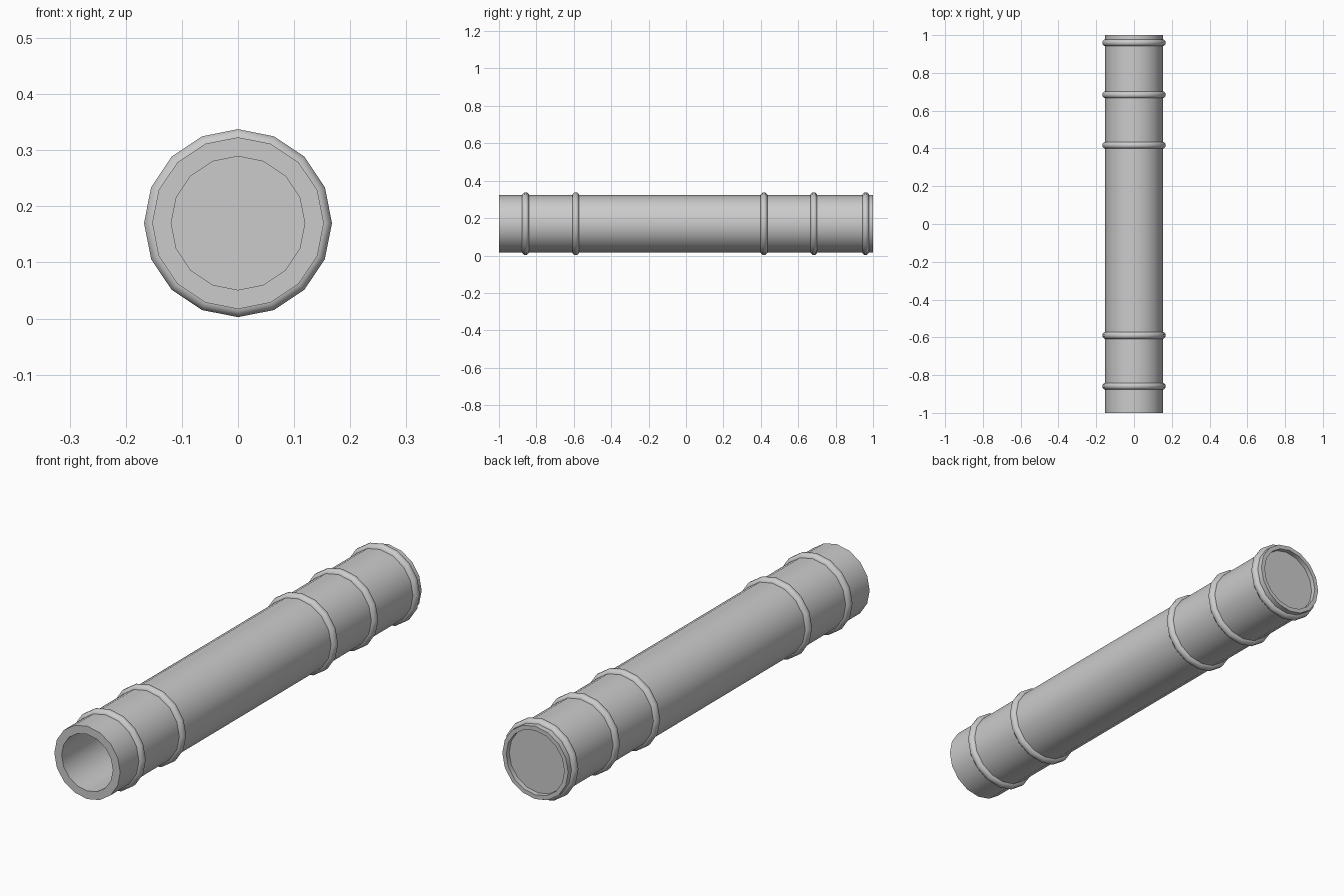
import bpy, bmesh
from math import cos, sin, pi, radians

cube = bpy.data.objects.get("Cube")
if cube:
    bpy.data.objects.remove(cube, do_unlink=True)

SIDES = 16
AXIS_HEIGHT = 0.17

grey = bpy.data.materials.new("plain_grey")
grey.use_nodes = True
colour = (0.6, 0.6, 0.6, 1)
grey.diffuse_color = colour
grey.node_tree.nodes["Principled BSDF"].inputs["Base Color"].default_value = colour


def lathe(name, profile, closed, smooth_angle):
    """Revolve (radius, y) points around the lengthwise axis."""
    bm = bmesh.new()
    loops = []
    for r, y in profile:
        if r == 0:
            loops.append([bm.verts.new((0, y, 0))] * SIDES)
        else:
            loops.append([bm.verts.new((r * sin(2 * pi * i / SIDES), y,
                                        r * cos(2 * pi * i / SIDES)))
                          for i in range(SIDES)])
    pairs = list(zip(loops, loops[1:]))
    if closed:
        pairs.append((loops[-1], loops[0]))
    for a, b in pairs:
        for i in range(SIDES):
            j = (i + 1) % SIDES
            corners = dict.fromkeys((a[i], a[j], b[j], b[i]))
            bm.faces.new(list(corners))
    bmesh.ops.recalc_face_normals(bm, faces=bm.faces)
    mesh = bpy.data.meshes.new(name)
    bm.to_mesh(mesh)
    bm.free()
    mesh.materials.append(grey)
    obj = bpy.data.objects.new(name, mesh)
    obj.location.z = AXIS_HEIGHT
    bpy.context.collection.objects.link(obj)
    bpy.ops.object.select_all(action="DESELECT")
    obj.select_set(True)
    bpy.context.view_layer.objects.active = obj
    bpy.ops.object.shade_smooth_by_angle(angle=radians(smooth_angle))
    return obj


# Hollow tube: bore open at the front, recessed lid at the back
lathe("tube", [(0, 0.96), (0.119, 0.96), (0.119, -1), (0.153, -1),
               (0.153, 1), (0.135, 1), (0.135, 0.98), (0, 0.98)], False, 30)

# Rounded bands around the tube
half_width, band_radius, steps = 0.019, 0.15, 8
for n, y in enumerate((-0.858, -0.59, 0.417, 0.684, 0.96), 1):
    section = []
    for k in range(steps):
        a = 2 * pi * (k + 0.5) / steps
        section.append((band_radius + half_width * cos(a),
                        y + half_width * sin(a)))
    lathe(f"band_{n}", section, True, 60)
